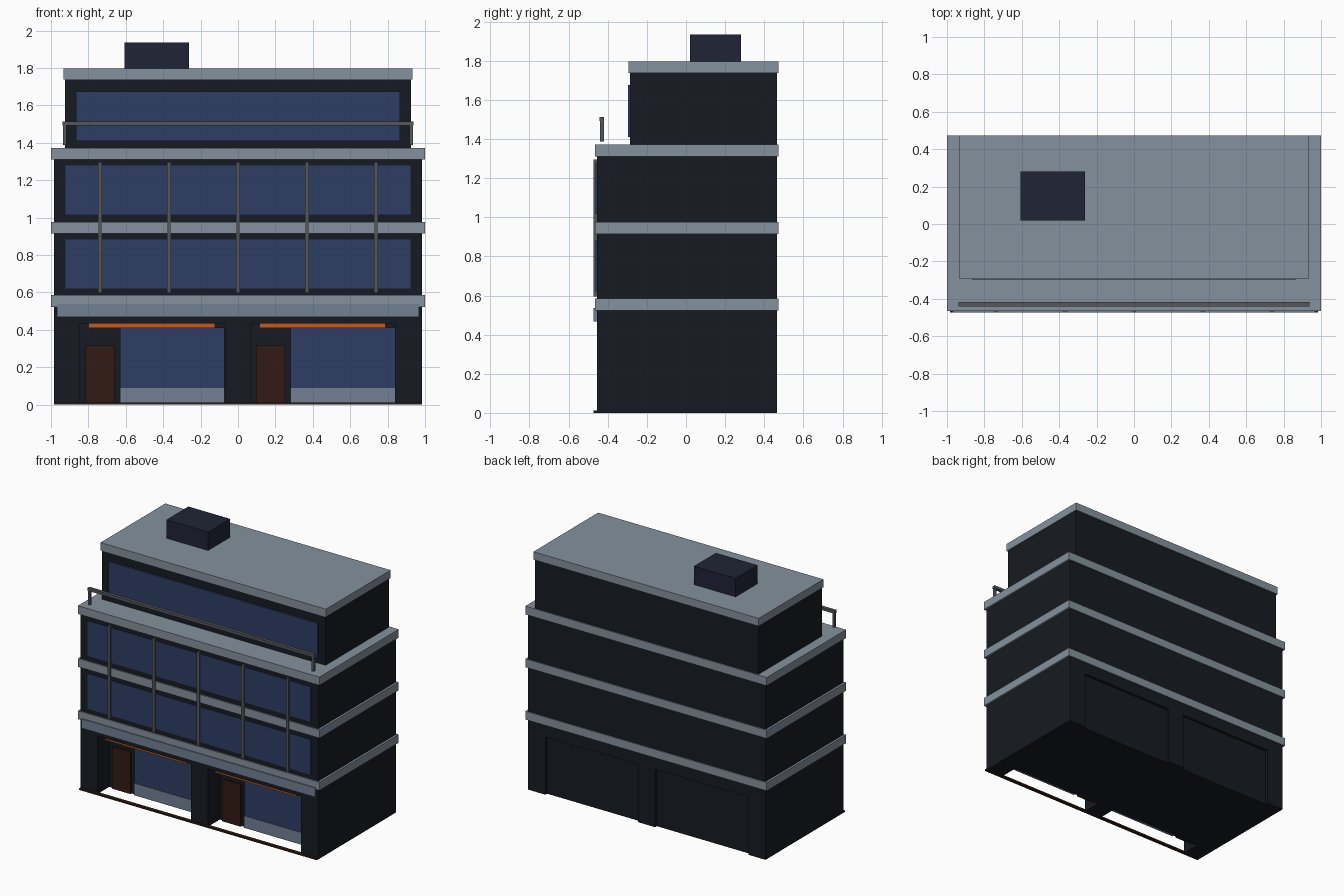
import bpy, bmesh
from mathutils import Matrix, Vector

if "Cube" in bpy.data.objects:
    bpy.data.objects.remove(bpy.data.objects["Cube"])


def material(name, rgb):
    m = bpy.data.materials.new(name)
    m.diffuse_color = (*rgb, 1)
    m.use_nodes = True
    m.node_tree.nodes["Principled BSDF"].inputs["Base Color"].default_value = m.diffuse_color
    return m


WALL = material("dark_wall", (0.008, 0.011, 0.016))
SLAB = material("pale_slab", (0.235, 0.283, 0.337))
GLASS = material("blue_glass", (0.027, 0.048, 0.127))
TRIM = material("fascia_grey", (0.17, 0.216, 0.296))
METAL = material("grey_metal", (0.09, 0.095, 0.107))
ORANGE = material("orange", (0.58, 0.10, 0.01))
BROWN = material("brown", (0.032, 0.011, 0.007))
PLANT = material("plant_blue", (0.014, 0.018, 0.037))


def box(name, xs, ys, zs, mat):
    lo, hi = (Vector(p) for p in zip(xs, ys, zs))
    bm = bmesh.new()
    bmesh.ops.create_cube(bm, size=1, matrix=Matrix.Translation((lo + hi) / 2)
                          @ Matrix.Diagonal((*(hi - lo), 1)))
    me = bpy.data.meshes.new(name)
    bm.to_mesh(me)
    bm.free()
    me.materials.append(mat)
    ob = bpy.data.objects.new(name, me)
    bpy.context.collection.objects.link(ob)
    return ob


# Ground floor: full-depth piers around a set-back shop core
for name, xs in (("left_pier", (-0.984, -0.845)), ("centre_pier", (-0.07, 0.07)),
                 ("right_pier", (0.84, 0.984))):
    box(name, xs, (-0.456, 0.465), (0, 0.433), WALL)
for name, xs in (("left_shop_core", (-0.845, -0.07)), ("right_shop_core", (0.07, 0.84))):
    box(name, xs, (-0.315, 0.445), (0, 0.433), WALL)

# Upper storeys
box("main_body", (-0.984, 0.984), (-0.456, 0.465), (0.433, 1.34), WALL)
box("top_storey", (-0.925, 0.925), (-0.286, 0.465), (1.34, 1.76), WALL)

# Floor slabs and roof
for i, z in enumerate((0.523, 0.915, 1.31)):
    box(f"floor_slab_{i + 1}", (-1, 1), (-0.465, 0.473), (z, z + 0.062), SLAB)
box("roof_slab", (-0.933, 0.933), (-0.293, 0.473), (1.738, 1.797), SLAB)
box("roof_plant_box", (-0.607, -0.262), (0.02, 0.28), (1.797, 1.935), PLANT)

# Window bands
for i, z in enumerate((0.62, 1.016)):
    box(f"window_band_{i + 1}", (-0.923, 0.923), (-0.463, -0.45), (z, z + 0.263), GLASS)
box("top_window_band", (-0.865, 0.865), (-0.297, -0.28), (1.41, 1.675), GLASS)

# Vertical mullions running past the middle slab
for i in range(5):
    x = (i - 2) * 0.369
    box(f"mullion_{i + 1}", (x - 0.011, x + 0.011), (-0.473, -0.45), (0.596, 1.296), METAL)

# Shopfronts: door, glazing, kick panel, canopy strip
for side, x in (("left", -0.845), ("right", 0.067)):
    box(side + "_door", (x + 0.03, x + 0.185), (-0.328, -0.31), (0, 0.315), BROWN)
    box(side + "_shop_window", (x + 0.214, x + 0.773), (-0.325, -0.31), (0.09, 0.412), GLASS)
    box(side + "_kick_panel", (x + 0.214, x + 0.773), (-0.329, -0.31), (0, 0.09), TRIM)
    box(side + "_canopy_strip", (x + 0.047, x + 0.722), (-0.435, -0.405), (0.41, 0.437), ORANGE)

# Fascia board and threshold strip
box("fascia_board", (-0.967, 0.967), (-0.473, -0.45), (0.468, 0.537), TRIM)
box("threshold", (-0.984, 0.984), (-0.473, -0.448), (0, 0.012), BROWN)

# Terrace railing
box("terrace_rail", (-0.938, 0.938), (-0.442, -0.418), (1.492, 1.513), METAL)
for side, s in (("left", -1), ("right", 1)):
    box(side + "_rail_post", sorted((s * 0.936, s * 0.918)), (-0.44, -0.42), (1.388, 1.5), METAL)
